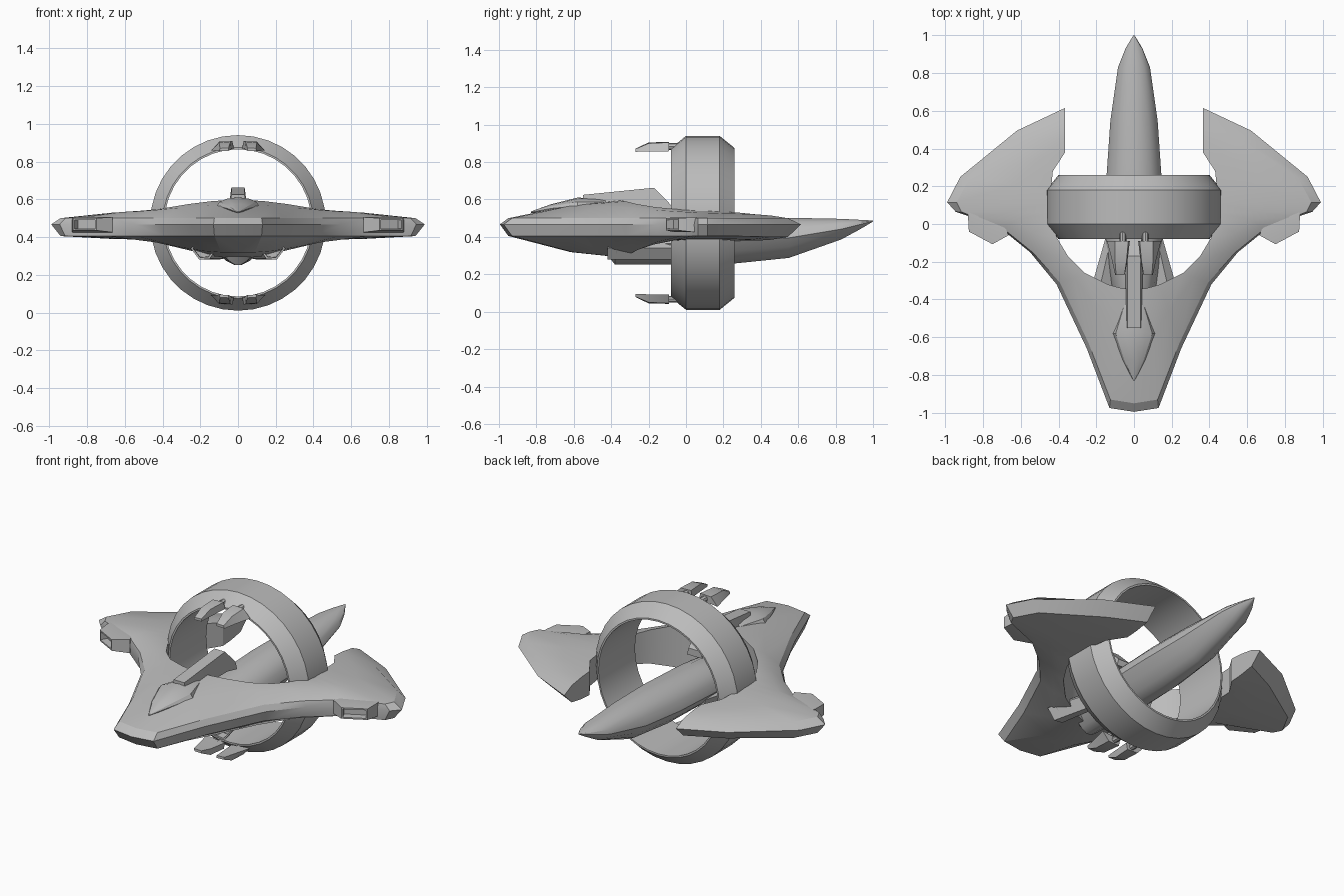
import bpy, bmesh
from math import sin, cos, pi
from mathutils import Vector

cube = bpy.data.objects.get("Cube")
if cube:
    bpy.data.objects.remove(cube, do_unlink=True)

grey = bpy.data.materials.new("hull_grey")
grey.use_nodes = True
grey.diffuse_color = (0.5, 0.5, 0.5, 1)
grey.node_tree.nodes["Principled BSDF"].inputs["Base Color"].default_value = (0.5, 0.5, 0.5, 1)


def loft(name, rings, mirror=False, closed=False, caps=(True, True), recess=None, angle=30):
    """Skin a row of equal-sized sections; recess = (rim, depth) hollows the first cap."""
    bm = bmesh.new()
    rows = [[bm.verts.new(p) for p in ring] for ring in rings]
    pairs = list(zip(rows, rows[1:]))
    if closed:
        pairs.append((rows[-1], rows[0]))
        caps = (False, False)
    for a, b in pairs:
        for i in range(len(a)):
            j = (i + 1) % len(a)
            bm.faces.new((a[i], a[j], b[j], b[i]))
    front = bm.faces.new(rows[0]) if caps[0] else None
    if caps[1]:
        bm.faces.new(rows[-1])
    bmesh.ops.recalc_face_normals(bm, faces=bm.faces[:])
    if recess:
        bmesh.ops.inset_individual(bm, faces=[front], thickness=recess[0])
        bmesh.ops.inset_individual(bm, faces=[front], thickness=0.002, depth=-recess[1])
    mesh = bpy.data.meshes.new(name)
    bm.to_mesh(mesh)
    bm.free()
    mesh.materials.append(grey)
    ob = bpy.data.objects.new(name, mesh)
    bpy.context.collection.objects.link(ob)
    if mirror:
        mod = ob.modifiers.new("mirror", 'MIRROR')
        mod.merge_threshold = 0.0005
    bpy.ops.object.select_all(action='DESELECT')
    ob.select_set(True)
    bpy.context.view_layer.objects.active = ob
    bpy.ops.object.shade_smooth_by_angle(angle=angle * pi / 180)
    return ob


def oval(y, w, z0, z1, n=14, pinch=0.0):
    """Upright oval section, optionally narrowed towards its underside."""
    mid, h = (z0 + z1) / 2, (z1 - z0) / 2
    pts = []
    for k in range(n):
        a = 2 * pi * k / n
        pts.append((w * cos(a) * (1 - pinch * max(0, -sin(a))), y, mid + h * sin(a)))
    return pts


def box(y, w0, w1, z0, z1):
    return [(-w0, y, z0), (w0, y, z0), (w1, y, z1), (-w1, y, z1)]


# Upright ring with chamfered outer edges
profile = [(0.39, -0.08), (0.4, -0.08), (0.465, 0), (0.465, 0.18), (0.4, 0.26), (0.39, 0.26)]
SEGS = 36
loft("ring", [[(r * cos(2 * pi * k / SEGS), y, 0.475 + r * sin(2 * pi * k / SEGS))
               for r, y in profile] for k in range(SEGS)], closed=True)

# Swept wing: outer x, y / inner x, y / top z, bottom z / rim inset
stations = [
    (0, -0.995, 0, -0.345, 0.595, 0.29, 0.045),
    (0.13, -0.975, 0.06, -0.342, 0.595, 0.29, 0.045),
    (0.25, -0.66, 0.14, -0.32, 0.59, 0.3, 0.03),
    (0.41, -0.32, 0.26, -0.26, 0.575, 0.33, 0.02),
    (0.55, -0.15, 0.35, -0.17, 0.56, 0.36, 0.015),
    (0.71, -0.02, 0.41, -0.07, 0.55, 0.38, 0.015),
    (0.87, 0.04, 0.43, 0.01, 0.545, 0.385, 0.02),
    (0.945, 0.065, 0.44, 0.06, 0.54, 0.385, 0.03),
    (0.99, 0.115, 0.445, 0.11, 0.54, 0.385, 0.05),
    (0.92, 0.25, 0.44, 0.18, 0.535, 0.385, 0.05),
    (0.62, 0.495, 0.43, 0.28, 0.53, 0.38, 0.07),
    (0.365, 0.615, 0.365, 0.38, 0.52, 0.38, 0.07),
]
sections = []
for ox, oy, ix, iy, zt, zb, inset in stations:
    out, inn = Vector((ox, oy, 0)), Vector((ix, iy, 0))
    rim = out + (inn - out).normalized() * inset
    mid = rim.lerp(inn, 0.55)

    def at(p, z):
        return (p.x, p.y, z)
    low = 0.405 if oy < 0.4 else 0.4
    sections.append([at(out, 0.467), at(rim, 0.5), at(mid, 0.5 + (zt - 0.5) * 0.72),
                     at(inn, zt), at(inn, zb),
                     at(mid, low + (zb - low) * 0.75), at(rim, low)])
loft("wing", sections, mirror=True, caps=(False, True), angle=24)

# Long tail body running back through the ring
tail = [(-0.42, 0.08, 0.3, 0.44), (-0.38, 0.11, 0.25, 0.46), (-0.08, 0.15, 0.25, 0.48),
        (0.26, 0.145, 0.255, 0.5), (0.55, 0.125, 0.285, 0.505), (0.83, 0.085, 0.385, 0.498),
        (0.93, 0.045, 0.44, 0.492), (1, 0.003, 0.482, 0.488)]
loft("tail_body", [oval(*t, pinch=0.4) for t in tail])

# Cockpit canopy
canopy = [(-0.83, 0.004, 0.528, 0.536), (-0.72, 0.06, 0.53, 0.575), (-0.58, 0.112, 0.52, 0.61),
          (-0.43, 0.06, 0.53, 0.605)]
loft("canopy", [oval(*c, n=12) for c in canopy])

# Dorsal spine behind the canopy
spine = [(-0.55, 0.045, 0.035, 0.55, 0.625), (-0.17, 0.05, 0.035, 0.55, 0.663),
         (-0.08, 0.05, 0.04, 0.53, 0.57)]
loft("dorsal_spine", [box(*s) for s in spine])

# Underside intakes narrowing into the tail body
mouth = [(0.11, 0.345), (0.15, 0.285), (0.205, 0.28), (0.25, 0.34), (0.2, 0.38)]
loft("intake", [[(x, -0.42, z) for x, z in mouth],
                [(x * 0.52, 0, z) for x, z in mouth]], mirror=True, recess=(0.012, 0.05))


# Gun pods on the wing leading edges
def pod_section(a, b, z0, z1):
    return [(*a, z0), (*b, z0), (*b, z1), (*a, z1)]


loft("gun_pod", [pod_section((0.75, -0.107), (0.875, -0.04), 0.435, 0.5),
                 pod_section((0.665, -0.06), (0.88, 0.05), 0.425, 0.505),
                 pod_section((0.7, 0.03), (0.86, 0.1), 0.43, 0.5)],
     mirror=True, recess=(0.012, 0.04))

# Paired claws at the top and bottom of the ring, each on a short stub
claw = [(-0.27, (0.05, 0.857), (0.05, 0.872), (0.095, 0.87), (0.1, 0.855)),
        (-0.2, (0.035, 0.866), (0.04, 0.905), (0.1, 0.9), (0.115, 0.857)),
        (-0.09, (0.022, 0.87), (0.03, 0.908), (0.1, 0.905), (0.143, 0.858))]
for side in ("upper", "lower"):
    def place(x, y, z):
        return (x, y, z if side == "upper" else 0.95 - z)
    loft(side + "_claw", [[place(x, y, z) for x, z in pts] for y, *pts in claw], mirror=True)
    loft(side + "_claw_stub", [[place(0.06 + 0.018 * cos(pi * k / 4), y, 0.883 + 0.018 * sin(pi * k / 4))
                                for k in range(8)] for y in (-0.14, -0.02)], mirror=True)
